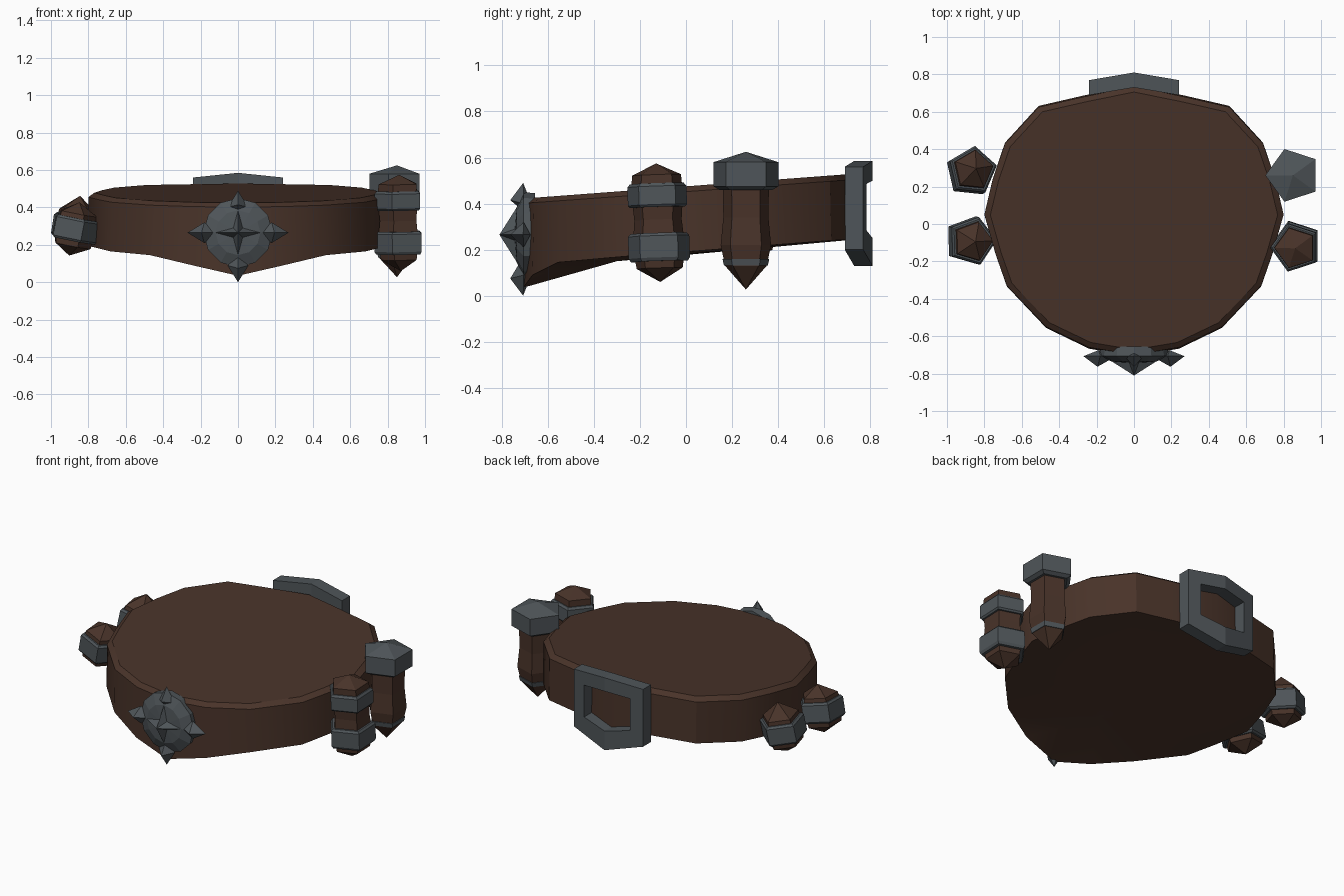
import bpy, bmesh, math
from mathutils import Matrix, Vector

if "Cube" in bpy.data.objects:
    bpy.data.objects.remove(bpy.data.objects["Cube"])


def material(name, rgb):
    m = bpy.data.materials.new(name)
    m.diffuse_color = (*rgb, 1)
    m.use_nodes = True
    m.node_tree.nodes["Principled BSDF"].inputs["Base Color"].default_value = m.diffuse_color
    return m


LEATHER = material("brown leather", (0.066, 0.033, 0.022))
METAL = material("dark grey metal", (0.078, 0.091, 0.100))


def make(name, verts, faces, mat, matrix=None):
    bm = bmesh.new()
    vs = [bm.verts.new(v) for v in verts]
    for f in faces:
        bm.faces.new([vs[i] for i in f])
    bmesh.ops.recalc_face_normals(bm, faces=bm.faces)
    me = bpy.data.meshes.new(name)
    bm.to_mesh(me)
    bm.free()
    me.materials.append(mat)
    ob = bpy.data.objects.new(name, me)
    bpy.context.collection.objects.link(ob)
    if matrix:
        ob.matrix_world = matrix
    return ob


def stack(name, rings, mat, matrix=None, bottom=None, top=None):
    """Skin equal-length rings; ends are closed by a point fan or an ngon."""
    n = len(rings[0])
    verts = [v for r in rings for v in r]
    faces = []
    for k in range(len(rings) - 1):
        for i in range(n):
            j = (i + 1) % n
            faces.append((k * n + i, k * n + j, (k + 1) * n + j, (k + 1) * n + i))
    for tip, base in ((bottom, 0), (top, (len(rings) - 1) * n)):
        if tip is None:
            faces.append(tuple(base + i for i in range(n)))
        else:
            verts.append(tip)
            faces += [(base + i, base + (i + 1) % n, len(verts) - 1) for i in range(n)]
    return make(name, verts, faces, mat, matrix)


def ring(z, r, n=5):
    return [(r * math.cos(2 * math.pi * i / n), r * math.sin(2 * math.pi * i / n), z)
            for i in range(n)]


# Belt: half outline as x, y, bottom z, mirrored to the other side
half = [(0, .735, .245), (.27, .68, .243), (.51, .625, .24), (.69, .43, .225),
        (.755, .24, .21), (.80, .05, .195), (.74, -.16, .18), (.68, -.33, .165),
        (.47, -.55, .145), (.24, -.66, .09), (0, -.70, .035)]
outline = half + [(-x, y, z) for x, y, z in half[-2:0:-1]]


def top_z(y):
    return 0.467 + 0.072 * y


low = [(x, y * 1.01, z) for x, y, z in outline]
high = [(x, y, top_z(y) - 0.015) for x, y, z in outline]
rim = [(x * .96, y * .96, top_z(y) + 0.008) for x, y, z in outline]
belt = stack("belt", [low, high, rim], LEATHER, bottom=(0, -.3, .15), top=(0, 0, .475))
for o in bpy.context.selected_objects:
    o.select_set(False)
belt.select_set(True)
bpy.context.view_layer.objects.active = belt
bpy.ops.object.shade_smooth_by_angle(angle=math.radians(32))

# Buckle: bent frame at the back, four rings around the opening
outer = [(-.24, .20), (0, .13), (.24, .20), (.24, .56), (0, .585), (-.24, .56)]
inner = [(-.16, .285), (0, .25), (.16, .285), (.16, .485), (0, .50), (-.16, .485)]


def bent(points, depth):
    return [(x, depth - abs(x) * .17, z) for x, z in points]


loops = [bent(outer, .73), bent(outer, .81), bent(inner, .81), bent(inner, .73)]
bv = [v for l in loops for v in l]
bf = [(a * 6 + i, a * 6 + (i + 1) % 6, (a + 1) % 4 * 6 + (i + 1) % 6, (a + 1) % 4 * 6 + i)
      for a in range(4) for i in range(6)]
make("buckle_frame", bv, bf, METAL)

# Front medallion: local z points forward, local y points up
front = Matrix.Translation((0, -.685, .265)) @ Matrix.Rotation(math.pi / 2, 4, 'X')
stack("medallion_disc", [ring(-.03, .18, 12), ring(.02, .185, 12), ring(.05, .12, 12)],
      METAL, front, top=(0, 0, .06))
star = [(r * math.cos(i * math.pi / 4), r * math.sin(i * math.pi / 4), .03)
        for i, r in enumerate([.15, .05] * 4)]
stack("medallion_star", [star], METAL, front, top=(0, 0, .125))
# Pointed leaves around the disc
for i, (name, tip) in enumerate((("right", .27), ("top", .225), ("left", .27), ("bottom", .265))):
    leaf = [(.11, 0, .03), (tip - .09, -.055, .02), (tip, 0, .022), (tip - .09, .055, .02)]
    stack("medallion_leaf_" + name, [leaf], METAL,
          front @ Matrix.Rotation(i * math.pi / 2, 4, 'Z'),
          bottom=(tip - .08, 0, -.01), top=(tip - .075, 0, .078))


def place(x, y, z, turn, tilt_x=0, tilt_y=0):
    R = Matrix.Rotation
    return (Matrix.Translation((x, y, z)) @ R(math.radians(tilt_y), 4, 'Y')
            @ R(math.radians(tilt_x), 4, 'X') @ R(math.radians(turn), 4, 'Z'))


def five_sided(name, profile, mat, m, bottom=None, top=None):
    stack(name, [ring(z, r) for z, r in profile], mat, m,
          (0, 0, bottom) if bottom is not None else None,
          (0, 0, top) if top is not None else None)


# Banded canister, right front
m = place(.872, -.11, 0, 180, 2, -1)
five_sided("canister", [(.12, .105), (.21, .12), (.33, .108), (.44, .118), (.525, .112)],
           LEATHER, m, .06, .575)
five_sided("canister_lower_band", [(.15, .13), (.165, .14), (.26, .14), (.272, .128)], METAL, m)
five_sided("canister_upper_band", [(.385, .125), (.395, .135), (.475, .135), (.488, .123)], METAL, m)

# Capped vial, right back
m = place(.85, .26, 0, 180)
five_sided("vial", [(.13, .095), (.22, .115), (.34, .103), (.47, .105)], LEATHER, m, .027)
five_sided("vial_band", [(.132, .1), (.16, .107)], METAL, m)
five_sided("vial_cap", [(.46, .122), (.475, .148), (.58, .148)], METAL, m, top=.625)

# Two small tilted pouches on the left
for name, m, top in (("front_pouch", place(-.875, -.09, .285, 2, 2, 11), .145),
                     ("back_pouch", place(-.87, .28, .30, 12, -6, 9), .165)):
    five_sided(name, [(-.09, .105), (0, .12), (.085, .108)], LEATHER, m, -.145, top)
    five_sided(name + "_band", [(-.062, .122), (-.05, .134), (.05, .134), (.062, .122)], METAL, m)
